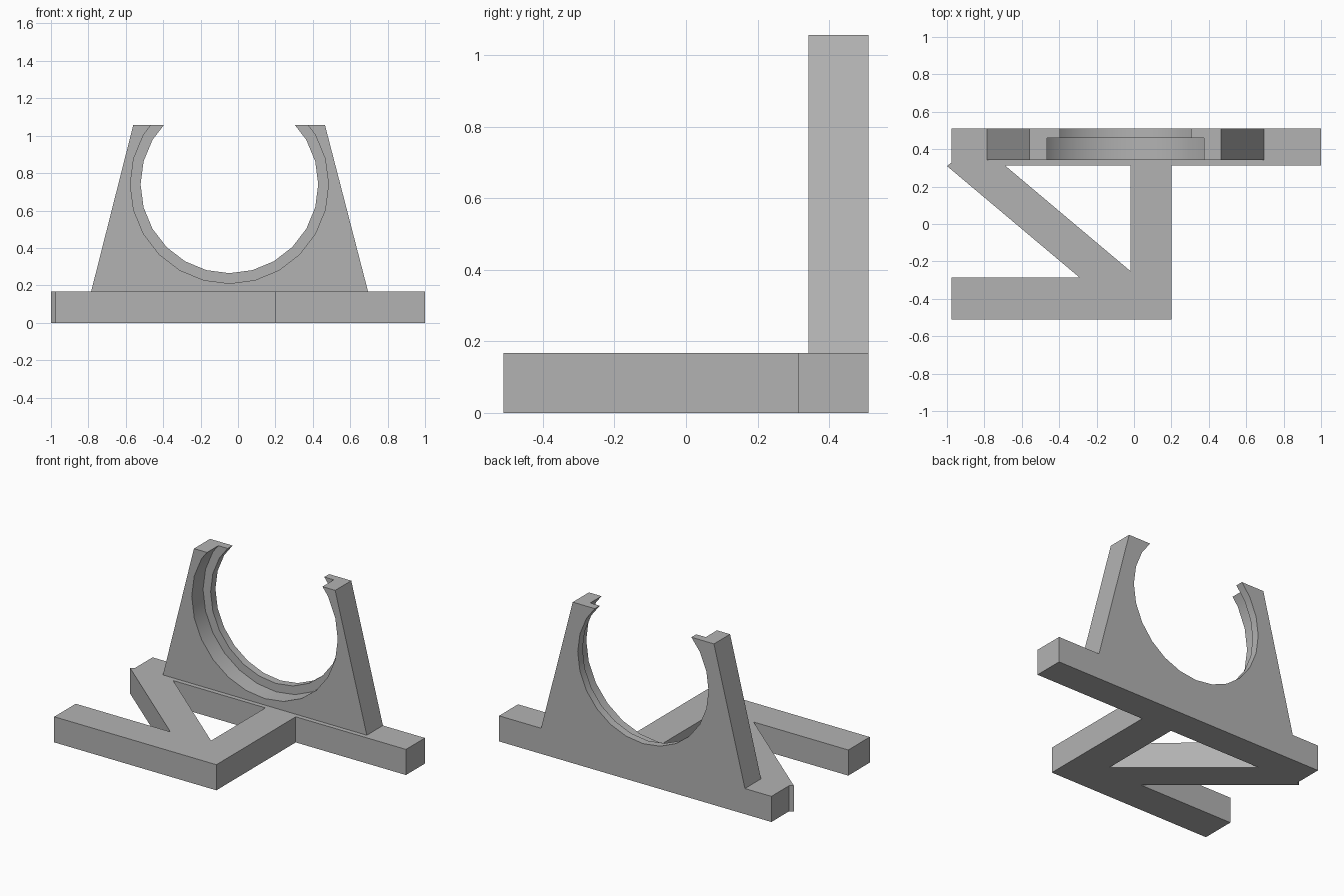
import bpy
import bmesh
import math
from mathutils import Matrix, Vector

cube = bpy.data.objects.get("Cube")
if cube:
    bpy.data.objects.remove(cube, do_unlink=True)

BASE_H = 0.168
BACK, FRONT = 0.51, -0.51

grey = bpy.data.materials.new("plain grey")
grey.use_nodes = True
colour = (0.45, 0.45, 0.45, 1)
grey.diffuse_color = colour
grey.node_tree.nodes["Principled BSDF"].inputs["Base Color"].default_value = colour


def prism(name, points, offset):
    """Extrude a closed outline of 3D points along an offset."""
    bm = bmesh.new()
    face = bm.faces.new([bm.verts.new(p) for p in points])
    top = bmesh.ops.extrude_face_region(bm, geom=[face])["geom"]
    bmesh.ops.translate(bm, vec=Vector(offset),
                        verts=[v for v in top if isinstance(v, bmesh.types.BMVert)])
    bmesh.ops.recalc_face_normals(bm, faces=bm.faces)
    return make_object(name, bm)


def make_object(name, bm):
    mesh = bpy.data.meshes.new(name)
    bm.to_mesh(mesh)
    bm.free()
    mesh.materials.append(grey)
    obj = bpy.data.objects.new(name, mesh)
    bpy.context.collection.objects.link(obj)
    return obj


def floor_part(name, outline):
    return prism(name, [(x, y, 0) for x, y in outline], (0, 0, BASE_H))


def bar(name, x0, x1, y0, y1):
    return floor_part(name, [(x0, y0), (x1, y0), (x1, y1), (x0, y1)])


def combine(target, tool, operation):
    """Apply a boolean and discard the tool object."""
    mod = target.modifiers.new("join", 'BOOLEAN')
    mod.operation, mod.solver, mod.object = operation, 'EXACT', tool
    bpy.context.view_layer.objects.active = target
    bpy.ops.object.modifier_apply(modifier=mod.name)
    bpy.data.objects.remove(tool, do_unlink=True)


def bore(name, radius, y0, y1):
    """Cylinder along y used to hollow the cradle."""
    bm = bmesh.new()
    place = Matrix.Translation((-0.046, (y0 + y1) / 2, 0.74)) @ Matrix.Rotation(math.pi / 2, 4, 'X')
    bmesh.ops.create_cone(bm, cap_ends=True, segments=24, radius1=radius,
                          radius2=radius, depth=y1 - y0, matrix=place)
    tool = make_object(name, bm)
    tool.hide_render = True
    return tool


# Upright cradle: tapered plate with a stepped, open-topped round seat
outline = [(-0.785, 0.1), (0.695, 0.1), (0.695, BASE_H),
           (0.465, 1.057), (-0.56, 1.057), (-0.785, BASE_H)]
cradle = prism("cradle", [(x, 0.343, z) for x, z in outline], (0, BACK - 0.343, 0))
combine(cradle, bore("through_bore", 0.475, 0.2, 0.7), 'DIFFERENCE')
combine(cradle, bore("front_recess", 0.53, 0.2, 0.46), 'DIFFERENCE')

# Floor frame: back bar, centre bar, front bar and diagonal brace
stand = bar("cradle_stand", -0.977, 1.0, 0.313, BACK)
combine(stand, bar("centre_bar", -0.02, 0.2, FRONT, 0.4), 'UNION')
combine(stand, bar("front_bar", -0.977, 0.2, FRONT, -0.287), 'UNION')
brace = floor_part("diagonal_brace", [
    (-1.0, 0.31), (-0.29, -0.287), (-0.2, -0.4), (0.05, -0.31),
    (-0.69, 0.313), (-0.72, 0.4), (-0.95, 0.4), (-0.977, 0.327)])
combine(stand, brace, 'UNION')
combine(stand, cradle, 'UNION')

# Clean flat faces and keep the round seat smooth
bm = bmesh.new()
bm.from_mesh(stand.data)
bmesh.ops.remove_doubles(bm, verts=bm.verts, dist=0.0002)
bmesh.ops.dissolve_limit(bm, angle_limit=0.01, verts=bm.verts, edges=bm.edges)
bm.to_mesh(stand.data)
bm.free()
bpy.ops.object.select_all(action='DESELECT')
stand.select_set(True)
bpy.context.view_layer.objects.active = stand
bpy.ops.object.shade_smooth_by_angle(angle=math.radians(25))
